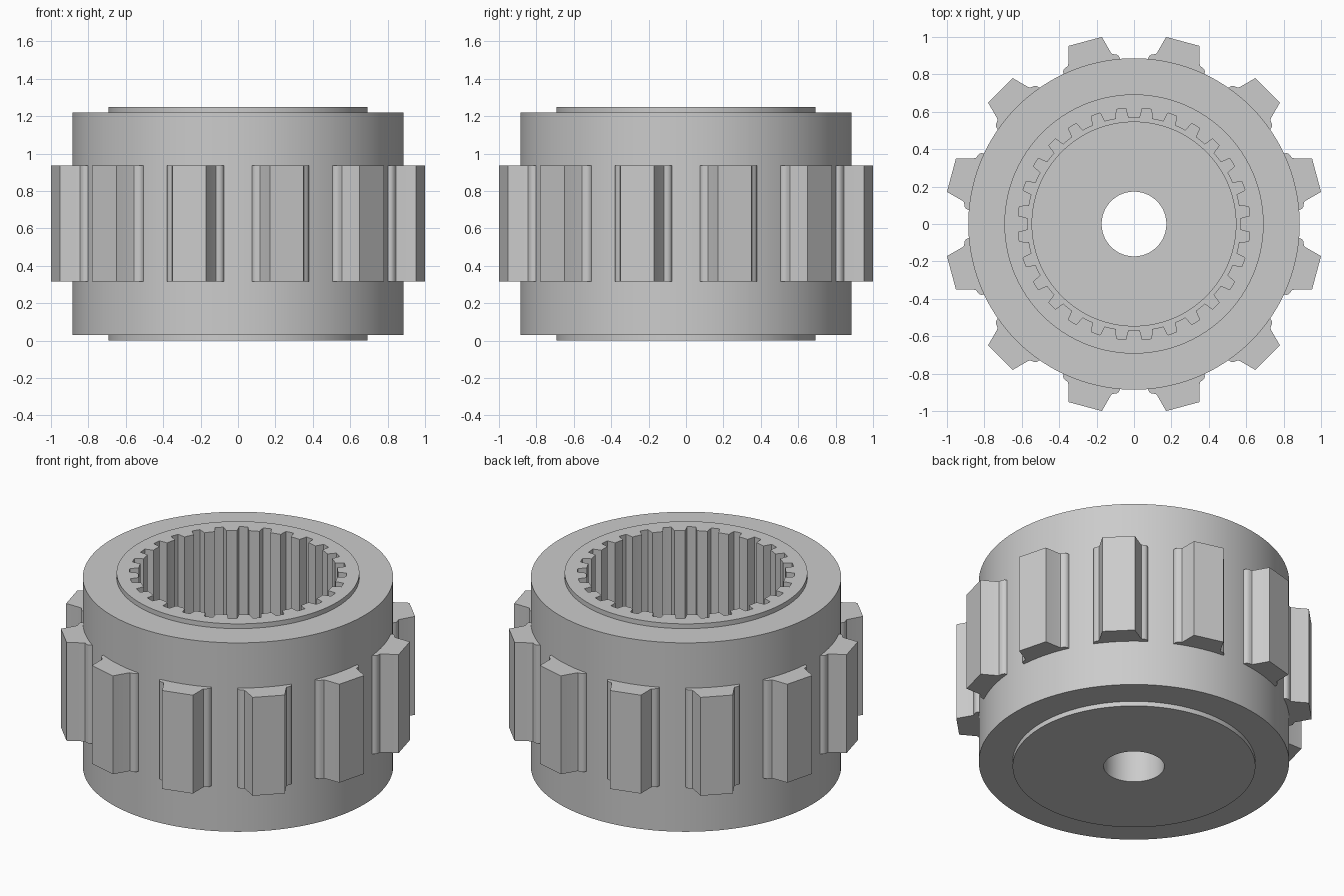
import bpy, bmesh, math

TEETH = 28
LUGS = 12

cube = bpy.data.objects.get("Cube")
if cube:
    bpy.data.objects.remove(cube, do_unlink=True)

# Single plain grey finish
grey = bpy.data.materials.new("plain_grey")
grey.use_nodes = True
grey.diffuse_color = (0.6, 0.6, 0.6, 1)
grey.node_tree.nodes["Principled BSDF"].inputs["Base Color"].default_value = (0.6, 0.6, 0.6, 1)


def finish(bm, name):
    """Turn a bmesh into a shaded mesh with the grey material."""
    bmesh.ops.recalc_face_normals(bm, faces=bm.faces)
    mesh = bpy.data.meshes.new(name)
    bm.to_mesh(mesh)
    bm.free()
    mesh.materials.append(grey)
    return mesh


def add_object(name, mesh):
    obj = bpy.data.objects.new(name, mesh)
    bpy.context.collection.objects.link(obj)
    return obj


def smooth(obj):
    bpy.ops.object.select_all(action='DESELECT')
    obj.select_set(True)
    bpy.context.view_layer.objects.active = obj
    bpy.ops.object.shade_smooth_by_angle(angle=math.radians(25))


# Angles around one tooth pitch: four on the land, four on the groove
pitch = 360 / TEETH
half = pitch / 2
steps = [-3.1, -1, 1, 3.1, half - 2.3, half - 0.8, half + 0.8, half + 2.3]
angles = [(math.radians(t * pitch + s), i > 3)
          for t in range(TEETH) for i, s in enumerate(steps)]

# Drum section as (land radius, groove radius, height), a closed loop
SPLINE = (0.57, 0.62)
section = [
    (0.173, 0.173, 0), (0.693, 0.693, 0), (0.693, 0.693, 0.03),
    (0.886, 0.886, 0.03), (0.886, 0.886, 1.22), (0.693, 0.693, 1.22),
    (0.693, 0.693, 1.25), (*SPLINE, 1.25), (*SPLINE, 0.36),
    (0.545, 0.545, 0.36), (0.545, 0.545, 0.30), (0.173, 0.173, 0.30),
]

# Drum with flanges, splined bore and centre hole
bm = bmesh.new()
rings = []
for land, groove, z in section:
    ring = []
    for a, in_groove in angles:
        r = groove if in_groove else land
        ring.append(bm.verts.new((r * math.cos(a), r * math.sin(a), z)))
    rings.append(ring)
count = len(angles)
for k, ring in enumerate(rings):
    following = rings[(k + 1) % len(rings)]
    for i in range(count):
        j = (i + 1) % count
        bm.faces.new((ring[i], ring[j], following[j], following[i]))
smooth(add_object("splined_drum", finish(bm, "splined_drum")))

# Lug: half outline mirrored, then extruded upwards
side = [(1.0104, 0.093), (0.92, 0.117), (0.908, 0.122), (0.902, 0.138),
        (0.897, 0.147), (0.888, 0.154), (0.875, 0.157), (0.858, 0.157)]
outline = side + [(x, -y) for x, y in reversed(side)]
bm = bmesh.new()
base = bm.faces.new([bm.verts.new((x, y, 0.315)) for x, y in outline])
top = bmesh.ops.extrude_face_region(bm, geom=[base], use_keep_orig=True)
bmesh.ops.translate(bm, vec=(0, 0, 0.62),
                    verts=[v for v in top["geom"] if isinstance(v, bmesh.types.BMVert)])
lug_mesh = finish(bm, "lug")

# Ring of lugs around the drum
for i in range(LUGS):
    lug = add_object(f"lug_{i + 1}", lug_mesh)
    lug.rotation_euler.z = math.tau * (i + 0.5) / LUGS
    if i == 0:
        smooth(lug)
